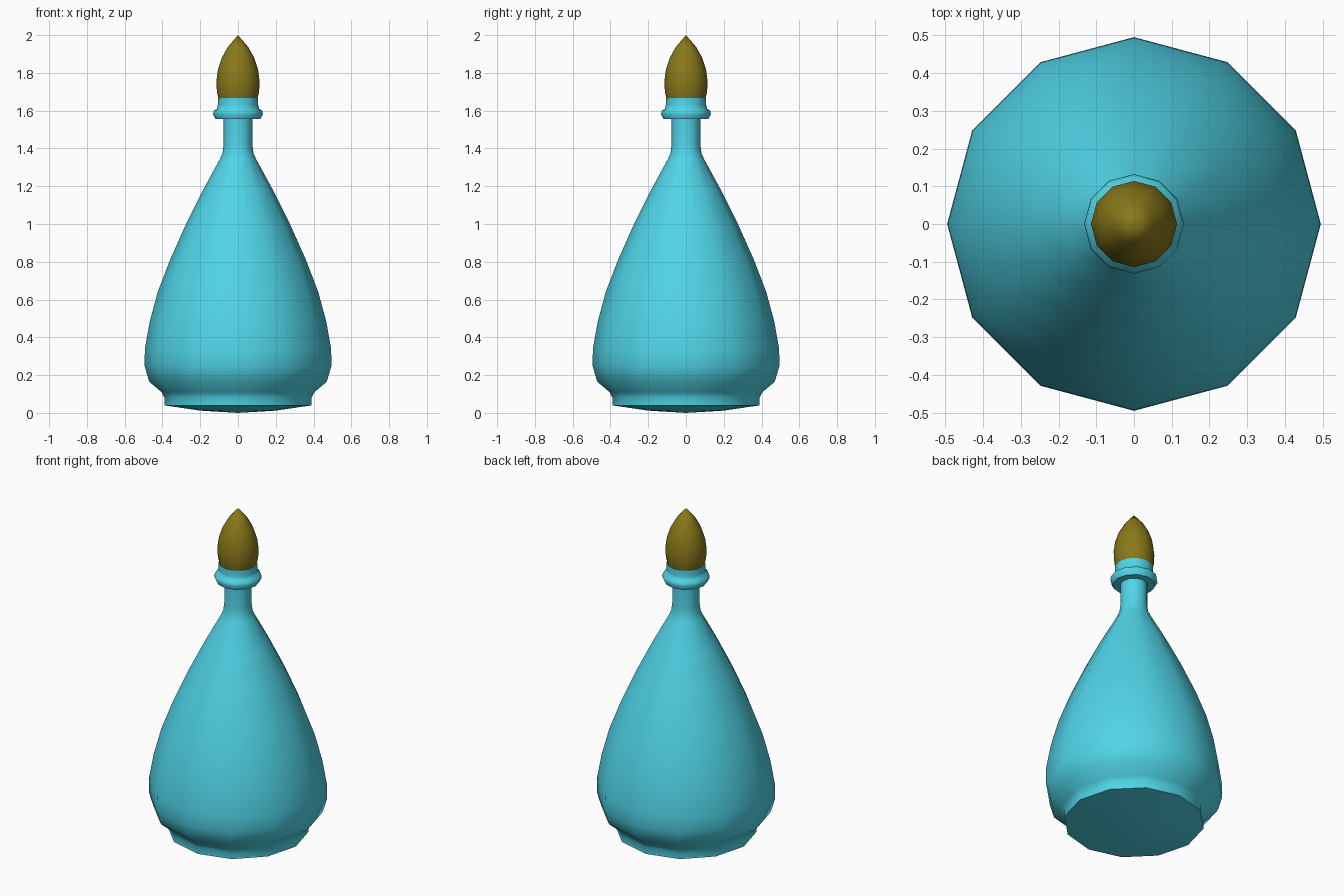
import bpy, bmesh, math

if "Cube" in bpy.data.objects:
    bpy.data.objects.remove(bpy.data.objects["Cube"])

SIDES = 12


def material(name, color):
    m = bpy.data.materials.new(name)
    m.diffuse_color = color
    m.use_nodes = True
    m.node_tree.nodes["Principled BSDF"].inputs["Base Color"].default_value = m.diffuse_color
    return m


def lathe(name, profile, mat):
    """Revolve (radius, height) points around z; radius 0 makes a pole."""
    bm = bmesh.new()
    rings = []
    for r, z in profile:
        n = SIDES if r > 0 else 1
        rings.append([bm.verts.new((r * math.cos(2 * math.pi * i / SIDES),
                                    r * math.sin(2 * math.pi * i / SIDES), z))
                      for i in range(n)])
    for a, b in zip(rings, rings[1:]):
        for i in range(SIDES):
            j = (i + 1) % SIDES
            quad = [a[i % len(a)], a[j % len(a)], b[j % len(b)], b[i % len(b)]]
            bm.faces.new(list(dict.fromkeys(quad)))
    bmesh.ops.recalc_face_normals(bm, faces=bm.faces)
    mesh = bpy.data.meshes.new(name)
    bm.to_mesh(mesh)
    bm.free()
    mesh.materials.append(mat)
    obj = bpy.data.objects.new(name, mesh)
    bpy.context.collection.objects.link(obj)
    bpy.ops.object.select_all(action='DESELECT')
    obj.select_set(True)
    bpy.context.view_layer.objects.active = obj
    bpy.ops.object.shade_smooth_by_angle(angle=math.radians(50))
    return obj


glass = material("turquoise_glass", (0.08, 0.66, 0.80, 1))
gold = material("dark_gold", (0.25, 0.19, 0.01, 1))

# Bottle: shallow domed underside, foot, belly, neck and rolled lip
lathe("bottle", [
    (0, 0.0), (0.2, 0.012), (0.39, 0.04),
    (0.39, 0.08), (0.405, 0.11), (0.47, 0.165), (0.495, 0.25),
    (0.493, 0.34), (0.467, 0.485), (0.425, 0.64), (0.36, 0.81),
    (0.275, 1.0), (0.185, 1.18), (0.095, 1.345), (0.082, 1.375),
    (0.076, 1.42), (0.076, 1.555),
    (0.118, 1.555), (0.132, 1.582), (0.128, 1.6), (0.111, 1.61),
    (0.107, 1.63), (0.107, 1.667), (0, 1.667)], glass)

# Pointed stopper
lathe("stopper", [
    (0, 1.66), (0.102, 1.66), (0.112, 1.7), (0.114, 1.76),
    (0.106, 1.82), (0.086, 1.88), (0.052, 1.94), (0, 2.0)], gold)
